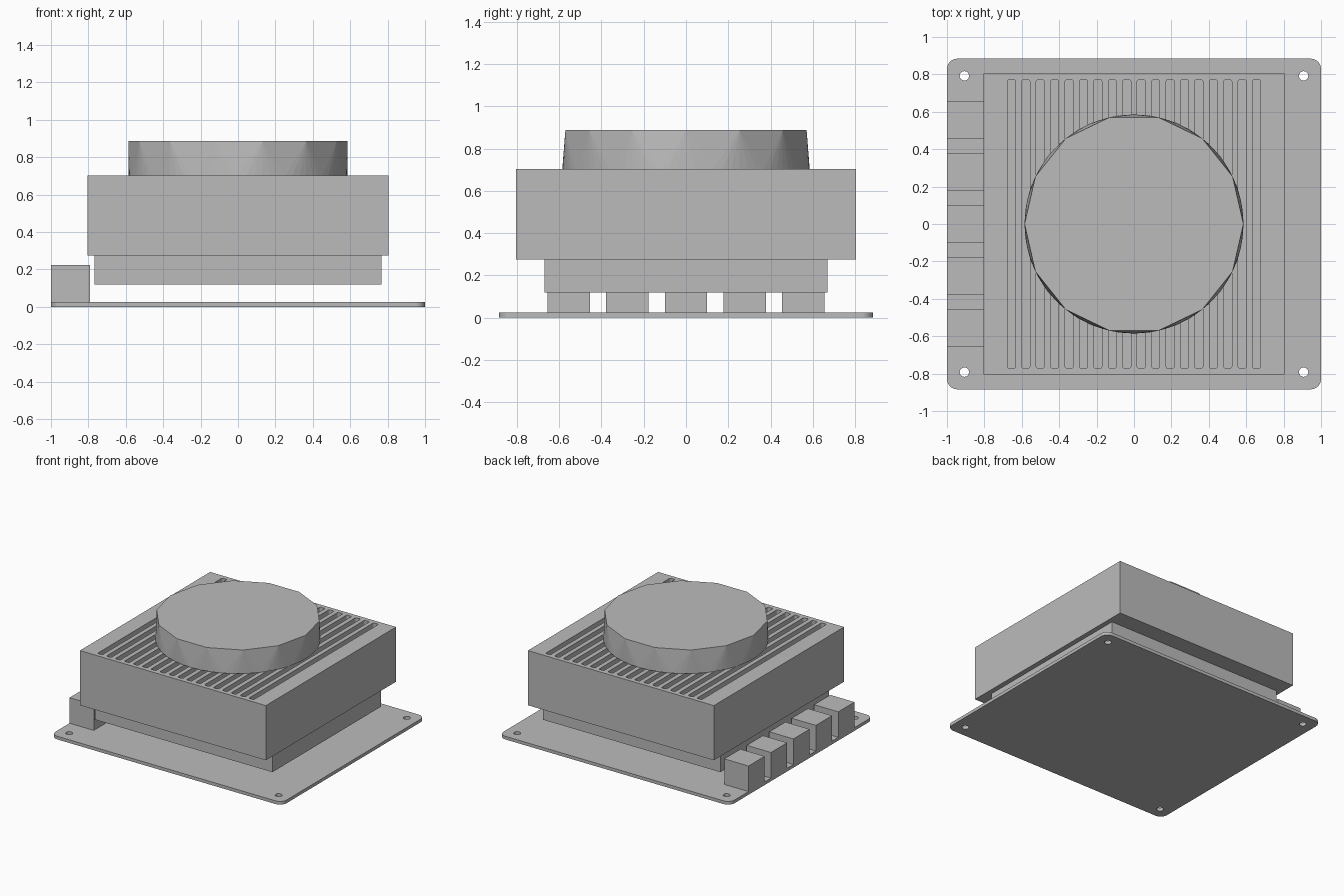
import bpy
import bmesh
from math import cos, sin, pi
from mathutils import Matrix

cube = bpy.data.objects.get("Cube")
if cube:
    bpy.data.objects.remove(cube, do_unlink=True)

# Single grey finish
grey = bpy.data.materials.new("plain grey")
grey.use_nodes = True
colour = (0.5, 0.5, 0.5, 1)
grey.diffuse_color = colour
grey.node_tree.nodes["Principled BSDF"].inputs["Base Color"].default_value = colour


def finish(bm, name):
    bmesh.ops.recalc_face_normals(bm, faces=bm.faces)
    mesh = bpy.data.meshes.new(name)
    bm.to_mesh(mesh)
    bm.free()
    mesh.materials.append(grey)
    obj = bpy.data.objects.new(name, mesh)
    bpy.context.collection.objects.link(obj)
    return obj


def add_block(bm, x, y, z, radius=0):
    """Add a box spanning the x, y, z ranges, with rounded upright edges."""
    spans = (x, y, z)
    centre = [(a + b) / 2 for a, b in spans]
    size = [b - a for a, b in spans]
    matrix = Matrix.Translation(centre) @ Matrix.Diagonal((*size, 1))
    verts = bmesh.ops.create_cube(bm, size=1, matrix=matrix)["verts"]
    if radius:
        edges = {e for v in verts for e in v.link_edges
                 if abs(e.verts[0].co.z - e.verts[1].co.z) > size[2] / 2}
        bmesh.ops.bevel(bm, geom=list(edges), offset=radius, segments=6,
                        profile=0.5, affect='EDGES')


def block(name, x, y, z, radius=0):
    bm = bmesh.new()
    add_block(bm, x, y, z, radius)
    return finish(bm, name)


def cut(obj, cutter):
    mod = obj.modifiers.new("cut", 'BOOLEAN')
    mod.operation = 'DIFFERENCE'
    mod.solver = 'EXACT'
    mod.object = cutter
    bpy.context.view_layer.objects.active = obj
    bpy.ops.object.modifier_apply(modifier=mod.name)
    bpy.data.objects.remove(cutter, do_unlink=True)


# Base plate with a screw hole in each corner
plate = block("base_plate", (-1, 1), (-0.884, 0.884), (0, 0.025), 0.055)
bm = bmesh.new()
for sx in (-1, 1):
    for sy in (-1, 1):
        bmesh.ops.create_cone(bm, cap_ends=True, segments=24, radius1=0.025,
                              radius2=0.025, depth=0.2,
                              matrix=Matrix.Translation((sx * 0.907, sy * 0.792, 0)))
cut(plate, finish(bm, "hole_cutter"))

# Lower core, raised clear of the plate
block("lower_core", (-0.767, 0.767), (-0.67, 0.67), (0.12, 0.275))

# Main housing with a row of vent slots in its top
TOP = 0.703
housing = block("housing", (-0.805, 0.805), (-0.805, 0.805), (0.275, TOP))
bm = bmesh.new()
for i in range(18):
    x = (i - 8.5) * 0.0771
    add_block(bm, (x - 0.0215, x + 0.0215), (-0.771, 0.771),
              (TOP - 0.04, TOP + 0.1), 0.01)
cut(housing, finish(bm, "slot_cutter"))

# Terminal blocks along the -x edge
for i in range(5):
    y = (i - 2) * 0.2775
    block(f"terminal_block_{i + 1}", (-1, -0.79), (y - 0.1, y + 0.1), (0.025, 0.225))

# Cap: round at the base, blending into a fourteen-sided top
SIDES, SPLIT, RADIUS = 14, 6, 0.585
bm = bmesh.new()


def ring(count, z):
    return [bm.verts.new((RADIUS * cos(2 * pi * k / count),
                          RADIUS * sin(2 * pi * k / count), z)) for k in range(count)]


upper = ring(SIDES, 0.887)
lower = ring(SIDES * SPLIT, TOP)
bm.faces.new(upper)
bm.faces.new(lower[::-1])
for i in range(SIDES):
    a, b = upper[i], upper[(i + 1) % SIDES]
    arc = [lower[(i * SPLIT + k) % len(lower)] for k in range(SPLIT + 1)]
    bm.faces.new((a, arc[SPLIT // 2], b))
    for k in range(SPLIT):
        bm.faces.new((a if k < SPLIT // 2 else b, arc[k], arc[k + 1]))
finish(bm, "round_cap")
